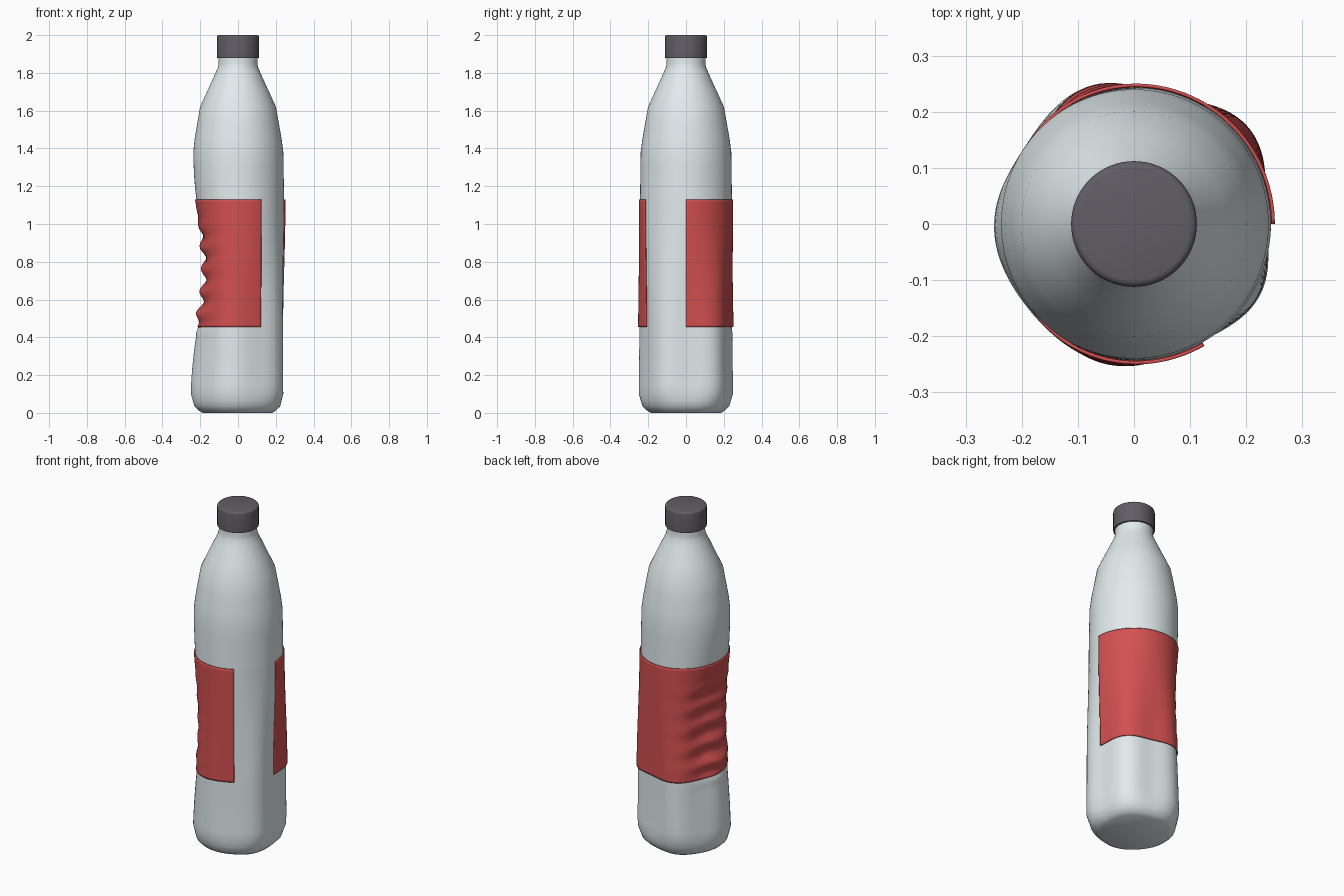
import bpy, bmesh, math
from math import cos, sin, exp, radians, pi, tau

if "Cube" in bpy.data.objects:
    bpy.data.objects.remove(bpy.data.objects["Cube"])


def material(name, color):
    m = bpy.data.materials.new(name)
    m.diffuse_color = (*color, 1)
    m.use_nodes = True
    m.node_tree.nodes["Principled BSDF"].inputs["Base Color"].default_value = m.diffuse_color
    return m


def smoothstep(a, b, x):
    t = min(1, max(0, (x - a) / (b - a)))
    return t * t * (3 - 2 * t)


PROFILE = [(0, .185), (.012, .205), (.035, .229), (.10, .247), (.30, .245),
           (1.13, .244), (1.38, .240), (1.45, .231), (1.62, .201), (1.80, .119),
           (1.83, .106), (1.85, .103), (1.90, .103)]


def profile_radius(z):
    for (z0, r0), (z1, r1) in zip(PROFILE, PROFILE[1:]):
        if z <= z1:
            return r0 + (r1 - r0) * (z - z0) / (z1 - z0)
    return PROFILE[-1][1]


def wall_radius(a, z):
    """Profile radius with five lobes low down and a crumpled dent on the left."""
    r = profile_radius(z)
    lobes = smoothstep(1.1, .45, z) * (0.4 + 0.6 * smoothstep(0, .15, z))
    r += lobes * (.010 + .005 * cos(a - radians(40))) * cos(5 * (a - radians(40)))
    d = (math.degrees(a) - 180 + 180) % 360 - 180
    r -= .075 * exp(-.5 * (d / 35) ** 2 - .5 * ((z - .75) / .25) ** 2)
    folds = exp(-.5 * (d / 27) ** 2) * smoothstep(.38, .55, z) * smoothstep(1.1, .85, z)
    r += .017 * folds * cos(tau * (z - .53) / .117 + .5 * sin(radians(d * 4)))
    return r


def wall_mesh(bm, angles, heights, offset, closed):
    rows = []
    for z in heights:
        rows.append([bm.verts.new(((wall_radius(a, z) + offset) * cos(a),
                                   (wall_radius(a, z) + offset) * sin(a), z)) for a in angles])
    n = len(angles)
    for lo, hi in zip(rows, rows[1:]):
        for i in range(n if closed else n - 1):
            j = (i + 1) % n
            bm.faces.new((lo[i], lo[j], hi[j], hi[i]))
    return rows


def finish(bm, name, mat, angle=40):
    me = bpy.data.meshes.new(name)
    bmesh.ops.recalc_face_normals(bm, faces=bm.faces)
    bm.to_mesh(me)
    bm.free()
    ob = bpy.data.objects.new(name, me)
    bpy.context.collection.objects.link(ob)
    me.materials.append(mat)
    bpy.ops.object.select_all(action='DESELECT')
    ob.select_set(True)
    bpy.context.view_layer.objects.active = ob
    bpy.ops.object.shade_smooth_by_angle(angle=radians(angle))
    return ob


# Bottle body
bm = bmesh.new()
heights = [0, .012, .035, .065, .10, .15, .20, .25, .30]
heights += [.30 + .0125 * i for i in range(1, 69)]
heights += [1.2, 1.25, 1.3, 1.38, 1.45, 1.53, 1.62, 1.71, 1.80, 1.83, 1.85, 1.90]
rows = wall_mesh(bm, [tau * i / 120 for i in range(120)], heights, 0, True)
bm.faces.new(rows[0])
bm.faces.new(rows[-1])
finish(bm, "bottle_body", material("body_plastic", (.76, .83, .85)))

# Label: wraps 300 degrees, leaving a gap at front right
bm = bmesh.new()
wall_mesh(bm, [radians(300) * i / 110 for i in range(111)],
          [.455 + (1.13 - .455) * i / 60 for i in range(61)], .007, False)
label = finish(bm, "label", material("label_red", (.65, .08, .08)))
solid = label.modifiers.new("thickness", 'SOLIDIFY')
solid.thickness = .006
solid.offset = -1

# Cap
bm = bmesh.new()
bmesh.ops.create_cone(bm, cap_ends=True, segments=64, radius1=.112, radius2=.112, depth=.122)
bmesh.ops.translate(bm, verts=bm.verts, vec=(0, 0, 1.939))
top_rim = [e for e in bm.edges if all(v.co.z > 1.99 for v in e.verts)]
bmesh.ops.bevel(bm, geom=top_rim, offset=.012, segments=3, profile=.5, affect='EDGES')
finish(bm, "cap", material("cap_dark", (.12, .11, .13)))
